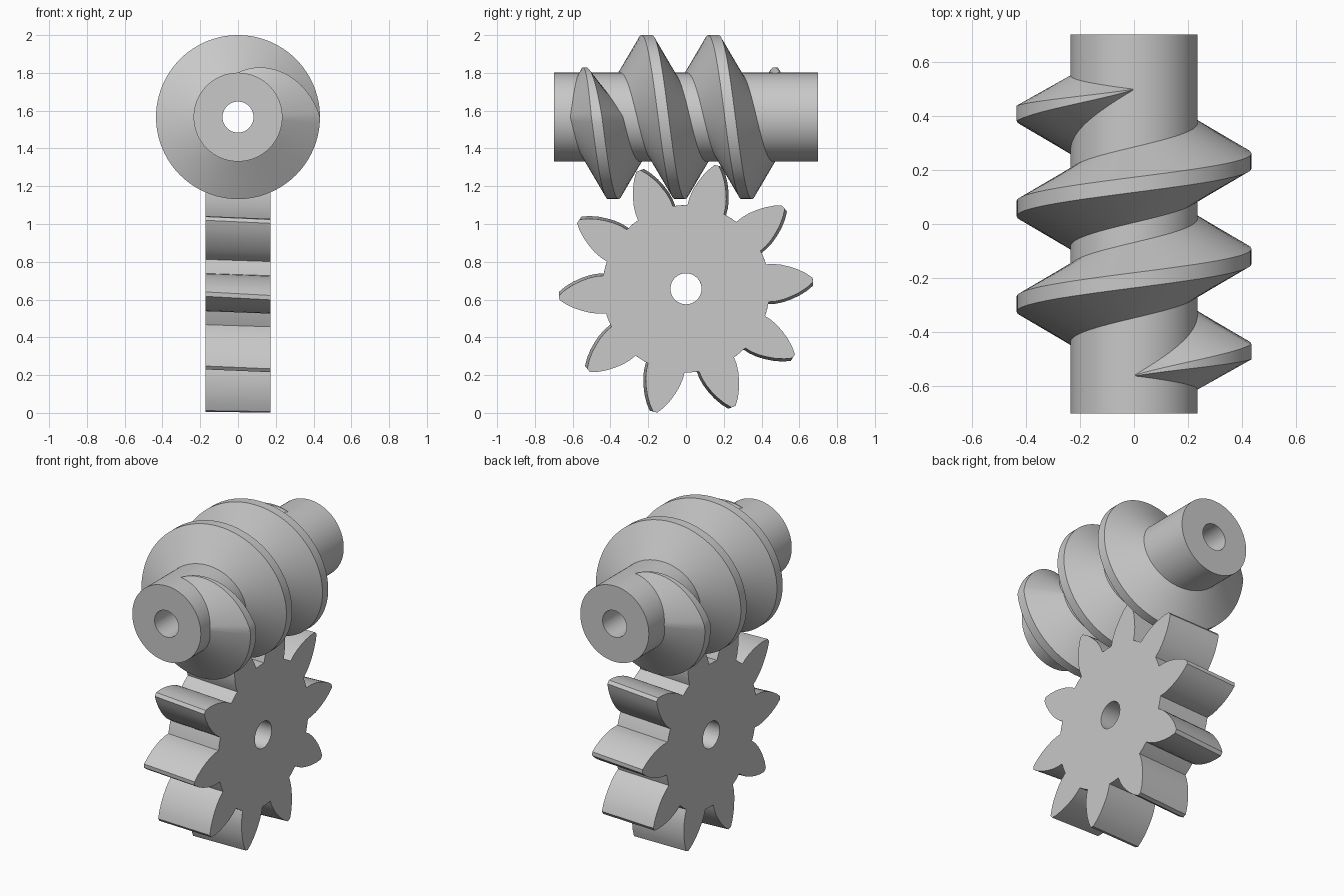
import bpy, bmesh
from math import sin, cos, pi, radians

if "Cube" in bpy.data.objects:
    bpy.data.objects.remove(bpy.data.objects["Cube"], do_unlink=True)

grey = bpy.data.materials.new("plain_grey")
grey.use_nodes = True
colour = (0.58, 0.58, 0.58, 1)
grey.diffuse_color = colour
grey.node_tree.nodes["Principled BSDF"].inputs["Base Color"].default_value = colour


def loft(name, rings, location, closed):
    """Skin closed rings of points; join last to first, or cap both ends."""
    bm = bmesh.new()
    loops = [[bm.verts.new(p) for p in ring] for ring in rings]
    pairs = list(zip(loops, loops[1:]))
    if closed:
        pairs.append((loops[-1], loops[0]))
    else:
        bm.faces.new(loops[0])
        bm.faces.new(loops[-1])
    for a, b in pairs:
        for i in range(len(a)):
            j = (i + 1) % len(a)
            bm.faces.new((a[i], a[j], b[j], b[i]))
    bmesh.ops.recalc_face_normals(bm, faces=bm.faces)
    mesh = bpy.data.meshes.new(name)
    bm.to_mesh(mesh)
    bm.free()
    mesh.materials.append(grey)
    obj = bpy.data.objects.new(name, mesh)
    obj.location = location
    bpy.context.collection.objects.link(obj)
    bpy.ops.object.select_all(action='DESELECT')
    obj.select_set(True)
    bpy.context.view_layer.objects.active = obj
    bpy.ops.object.shade_smooth_by_angle(angle=radians(30))
    return obj


BORE = 0.082
WORM_Z = 1.566
ROOT, CREST = 0.235, 0.434

# Worm shaft: hollow cylinder along y
def circle(r, y, n=96):
    return [(r * sin(2 * pi * i / n), y, r * cos(2 * pi * i / n)) for i in range(n)]

loft("worm_shaft", [circle(ROOT, -0.7), circle(ROOT, 0.7),
                    circle(BORE, 0.7), circle(BORE, -0.7)], (0, 0, WORM_Z), True)

# Worm thread: trapezoid swept on a helix, tapering over a quarter turn at each end
PITCH, TURNS, STEPS = 0.353, 3, 96
sections = []
for i in range(TURNS * STEPS + 1):
    turn = i / STEPS
    s = min(1, 4 * turn, 4 * (TURNS - turn))
    y = -0.561 + PITCH * turn
    base, tip = 0.14 * s + 0.008, 0.027 * s + 0.001
    top = ROOT + (CREST - ROOT) * s
    a = 2 * pi * turn
    sections.append([(r * sin(a), y + dy, r * cos(a)) for r, dy in
                     ((0.22, -base), (top, -tip), (top, tip), (0.22, base))])
loft("worm_thread", sections, (0, 0, WORM_Z), False)

# Gear wheel: ten curved teeth, slightly twisted across its thickness
TEETH, HALF = 10, 0.173
FLANK = [(0.443, 13), (0.48, 11.9), (0.52, 10.2), (0.56, 8.1),
         (0.6, 5.9), (0.64, 3.4), (0.673, 1)]     # radius, half angle
tooth = [(r, -d) for r, d in FLANK] + [(r, d) for r, d in reversed(FLANK)]
tooth.append((0.443, 18))
outline = [(r, d + 360 / TEETH * k) for k in range(TEETH) for r, d in tooth]

def gear_ring(x, phase, radius=None):
    return [(x, (radius or r) * cos(radians(d + phase)),
             (radius or r) * sin(radians(d + phase))) for r, d in outline]

loft("gear_wheel", [gear_ring(HALF, 4), gear_ring(-HALF, 2.4),
                    gear_ring(-HALF, 2.4, BORE), gear_ring(HALF, 4, BORE)],
     (0, 0, 0.657), True)
